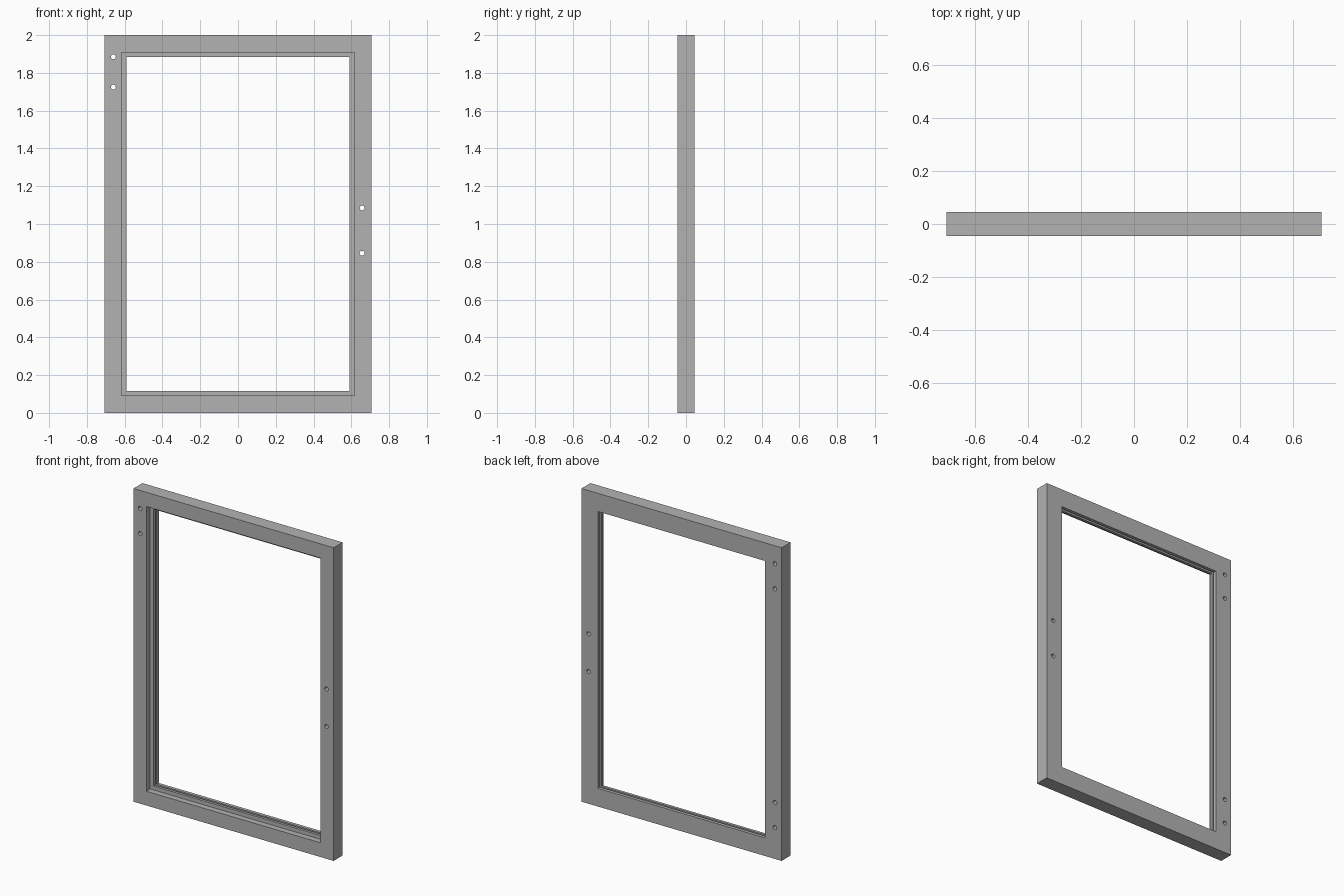
import bpy
import bmesh
from math import radians
from mathutils import Matrix, Vector

cube = bpy.data.objects.get("Cube")
if cube:
    bpy.data.objects.remove(cube, do_unlink=True)

HALF_W, HEIGHT, HALF_D = 0.707, 2.0, 0.045

grey = bpy.data.materials.new("plain grey")
grey.use_nodes = True
colour = (0.45, 0.45, 0.45, 1)
grey.diffuse_color = colour
grey.node_tree.nodes["Principled BSDF"].inputs["Base Color"].default_value = colour


def add_object(name, bm):
    bmesh.ops.recalc_face_normals(bm, faces=bm.faces)
    mesh = bpy.data.meshes.new(name)
    bm.to_mesh(mesh)
    bm.free()
    mesh.materials.append(grey)
    obj = bpy.data.objects.new(name, mesh)
    bpy.context.collection.objects.link(obj)
    return obj


# Bar section: (inset from the outer edge, depth), with front rebate and seal groove
REBATE, LIP, GROOVE = 0.091, 0.116, 0.104
section = [
    (0, -HALF_D), (REBATE, -HALF_D), (REBATE, -0.007), (LIP, -0.007),
    (LIP, 0.01), (GROOVE, 0.01), (GROOVE, 0.024), (LIP, 0.024),
    (LIP, HALF_D), (0, HALF_D),
]

# Window frame: the section swept round a mitred rectangle
bm = bmesh.new()
rings = []
for sx, sz in ((-1, -1), (1, -1), (1, 1), (-1, 1)):
    rings.append([
        bm.verts.new((sx * (HALF_W - inset), y, HEIGHT / 2 + sz * (HEIGHT / 2 - inset)))
        for inset, y in section
    ])
for i, ring in enumerate(rings):
    following = rings[(i + 1) % len(rings)]
    for j in range(len(section)):
        k = (j + 1) % len(section)
        bm.faces.new((ring[j], ring[k], following[k], following[j]))
frame = add_object("window_frame", bm)

# Screw holes: hinge and handle holes go through, the lower hinge pair is blind
holes = [
    (-0.66, 1.885, True), (-0.66, 1.725, True),
    (0.657, 1.085, True), (0.657, 0.845, True),
    (-0.66, 0.36, False), (-0.66, 0.2, False),
]
bm = bmesh.new()
for x, z, through in holes:
    start = -0.1 if through else 0.0
    place = Matrix.Translation(Vector((x, (start + 0.1) / 2, z)))
    bmesh.ops.create_cone(
        bm, cap_ends=True, segments=24, radius1=0.013, radius2=0.013,
        depth=0.1 - start, matrix=place @ Matrix.Rotation(radians(90), 4, "X"))
cutter = add_object("hole_cutter", bm)
cutter.hide_render = True

cut = frame.modifiers.new("screw holes", "BOOLEAN")
cut.operation = "DIFFERENCE"
cut.solver = "EXACT"
cut.object = cutter

# Bake the cut and drop the helper
bpy.context.view_layer.update()
graph = bpy.context.evaluated_depsgraph_get()
finished = bpy.data.meshes.new_from_object(frame.evaluated_get(graph))
frame.modifiers.clear()
frame.data = finished
bpy.data.objects.remove(cutter, do_unlink=True)

bpy.ops.object.select_all(action="DESELECT")
frame.select_set(True)
bpy.context.view_layer.objects.active = frame
bpy.ops.object.shade_smooth_by_angle(angle=radians(30))
